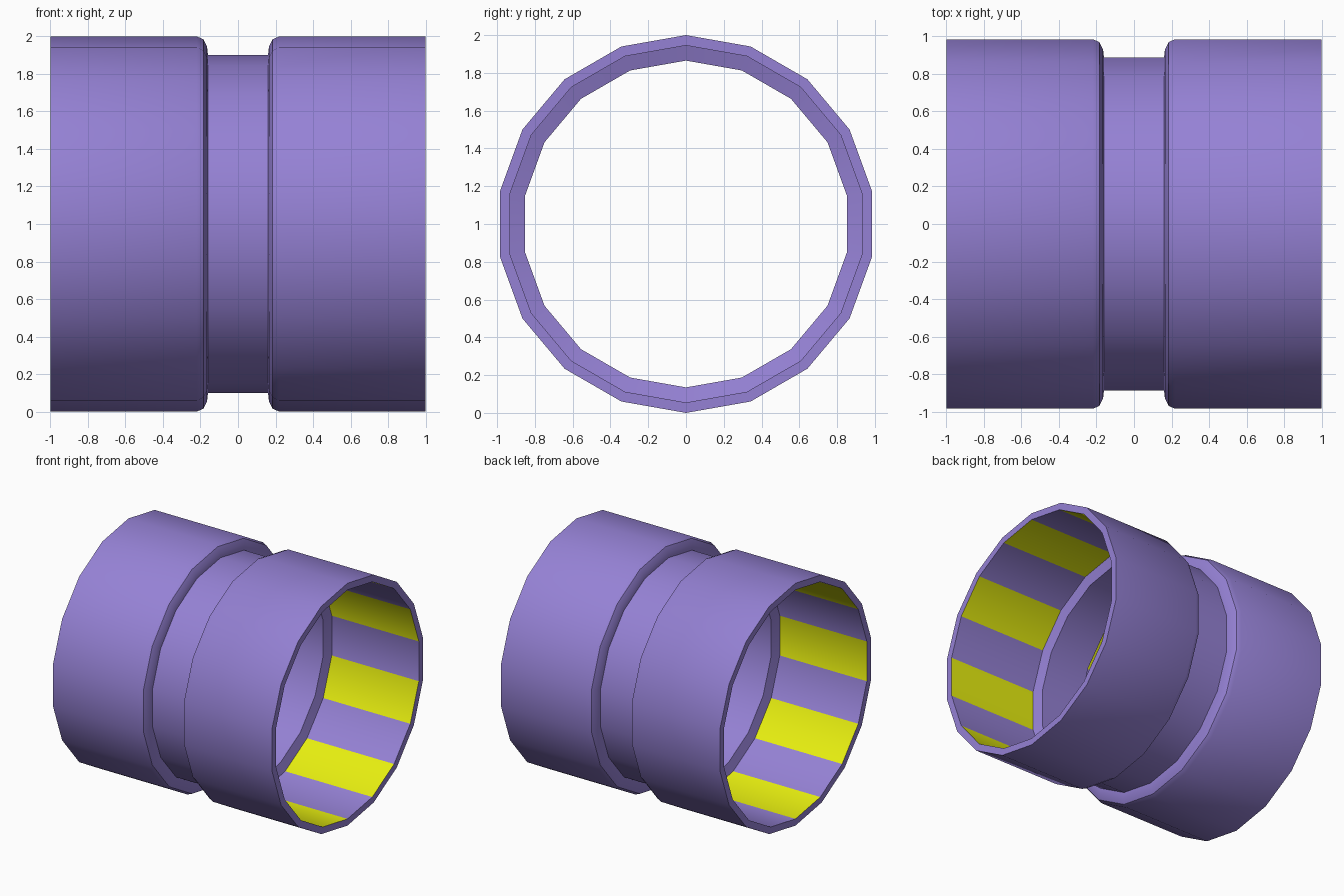
import bpy, bmesh, math

if "Cube" in bpy.data.objects:
    bpy.data.objects.remove(bpy.data.objects["Cube"])

SIDES = 18

def material(name, rgb):
    m = bpy.data.materials.new(name)
    m.diffuse_color = (*rgb, 1)
    m.use_nodes = True
    m.node_tree.nodes["Principled BSDF"].inputs["Base Color"].default_value = m.diffuse_color
    return m

# Right half of the wall section as (x, radius): outer groove to end rim to inner lip
half = [(0.16, 0.90), (0.165, 0.945), (0.185, 0.985), (0.22, 1.0), (1.0, 1.0),
        (1.0, 0.945), (0.205, 0.945), (0.18, 0.865)]
SOCKET = 5  # profile segment of the socket wall
# Mirror to a closed section
profile = half + [(-x, r) for x, r in reversed(half)]
n = len(profile)

bm = bmesh.new()
rings = []
for k in range(SIDES):
    a = 2 * math.pi * k / SIDES  # measured from the bottom towards +y
    rings.append([bm.verts.new((x, r * math.sin(a), 1 - r * math.cos(a)))
                  for x, r in profile])
for k in range(SIDES):
    p, q = rings[k], rings[(k + 1) % SIDES]
    for i in range(n):
        j = (i + 1) % n
        f = bm.faces.new((p[i], p[j], q[j], q[i]))
        # Alternate yellow stripes inside both sockets
        if i in (SOCKET, n - 2 - SOCKET) and k % 2 == 1:
            f.material_index = 1
bmesh.ops.recalc_face_normals(bm, faces=bm.faces)

mesh = bpy.data.meshes.new("pipe_coupling")
bm.to_mesh(mesh)
bm.free()
mesh.materials.append(material("purple", (0.30, 0.22, 0.66)))
mesh.materials.append(material("yellow", (0.80, 0.86, 0.005)))
obj = bpy.data.objects.new("pipe_coupling", mesh)
bpy.context.collection.objects.link(obj)

# Smooth walls with crisp rims
bpy.context.view_layer.objects.active = obj
obj.select_set(True)
bpy.ops.object.shade_smooth_by_angle(angle=math.radians(40))
